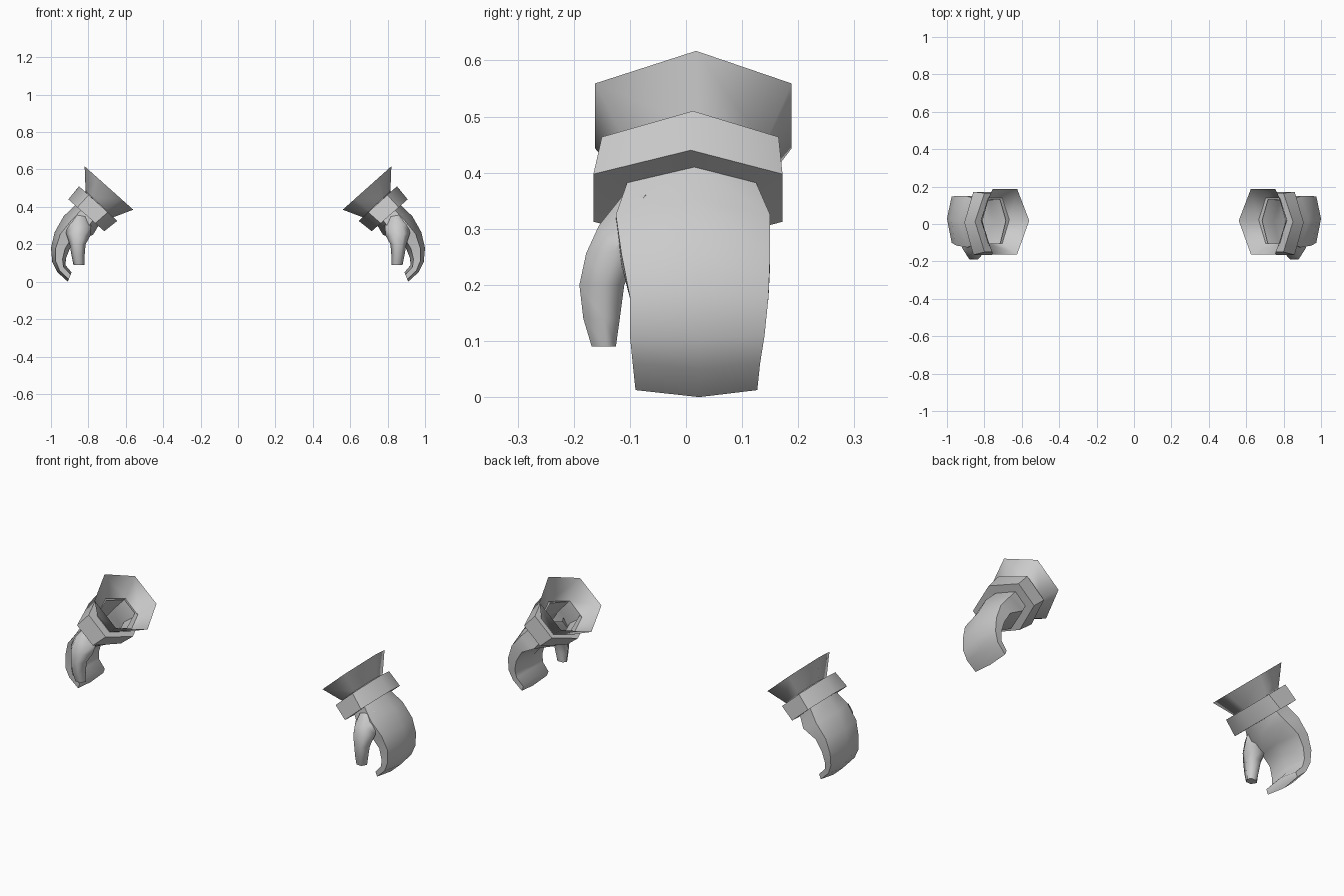
import bpy, bmesh, math

if "Cube" in bpy.data.objects:
    bpy.data.objects.remove(bpy.data.objects["Cube"])

grey = bpy.data.materials.new("glove grey")
grey.diffuse_color = (0.6, 0.6, 0.6, 1)
grey.use_nodes = True
grey.node_tree.nodes["Principled BSDF"].inputs["Base Color"].default_value = grey.diffuse_color


def loft(name, sections, cap_end=False, angle=65):
    """Six-sided loft. Section: outer (x, z), inner (x, z), front y, back y."""
    bm = bmesh.new()
    rings = []
    for (ox, oz), (ix, iz), y0, y1 in sections:
        ym = (y0 + y1) / 2 + 0.005
        pts = [(0, ym), (.25, y1), (.75, y1), (1, ym), (.75, y0), (.25, y0)]
        rings.append([bm.verts.new((ox + (ix - ox) * t, y, oz + (iz - oz) * t))
                      for t, y in pts])
    for a, b in zip(rings, rings[1:]):
        for i in range(6):
            j = (i + 1) % 6
            bm.faces.new((a[i], a[j], b[j], b[i]))
    if cap_end:
        bm.faces.new(rings[-1])
    bmesh.ops.recalc_face_normals(bm, faces=bm.faces)
    me = bpy.data.meshes.new(name)
    bm.to_mesh(me)
    bm.free()
    me.materials.append(grey)
    ob = bpy.data.objects.new(name, me)
    bpy.context.collection.objects.link(ob)
    bpy.ops.object.select_all(action='DESELECT')
    ob.select_set(True)
    bpy.context.view_layer.objects.active = ob
    bpy.ops.object.shade_smooth_by_angle(angle=math.radians(angle))
    # the other glove of the pair
    mirror = ob.modifiers.new("pair", 'MIRROR')
    mirror.use_mirror_merge = False
    return ob


# flared open cuff
loft("cuff", [
    ((.82, .617), (.56, .385), -.162, .188),
    ((.815, .485), (.665, .345), -.105, .14),
])

# raised band around the wrist
loft("wrist_band", [
    ((.81, .475), (.685, .36), -.105, .13),
    ((.85, .51), (.645, .325), -.15, .165),
    ((.907, .44), (.715, .27), -.165, .172),
    ((.87, .41), (.747, .298), -.105, .125),
])

# curled mitten hand
loft("mitten", [
    ((.815, .485), (.665, .345), -.105, .14),
    ((.87, .41), (.747, .298), -.105, .125),
    ((.932, .35), (.775, .25), -.125, .15),
    ((.98, .265), (.86, .225), -.115, .15),
    ((1.0, .18), (.90, .175), -.1, .147),
    ((.993, .105), (.92, .125), -.1, .14),
    ((.965, .05), (.922, .088), -.095, .132),
    ((.91, 0), (.89, .05), -.09, .127),
], cap_end=True)

# thumb hanging from the front of the palm
loft("thumb", [
    ((.88, .36), (.80, .345), -.115, -.04),
    ((.91, .31), (.785, .295), -.155, -.06),
    ((.92, .26), (.79, .245), -.178, -.085),
    ((.90, .20), (.815, .20), -.19, -.11),
    ((.89, .14), (.82, .14), -.183, -.118),
    ((.88, .09), (.82, .09), -.168, -.125),
], cap_end=True)
